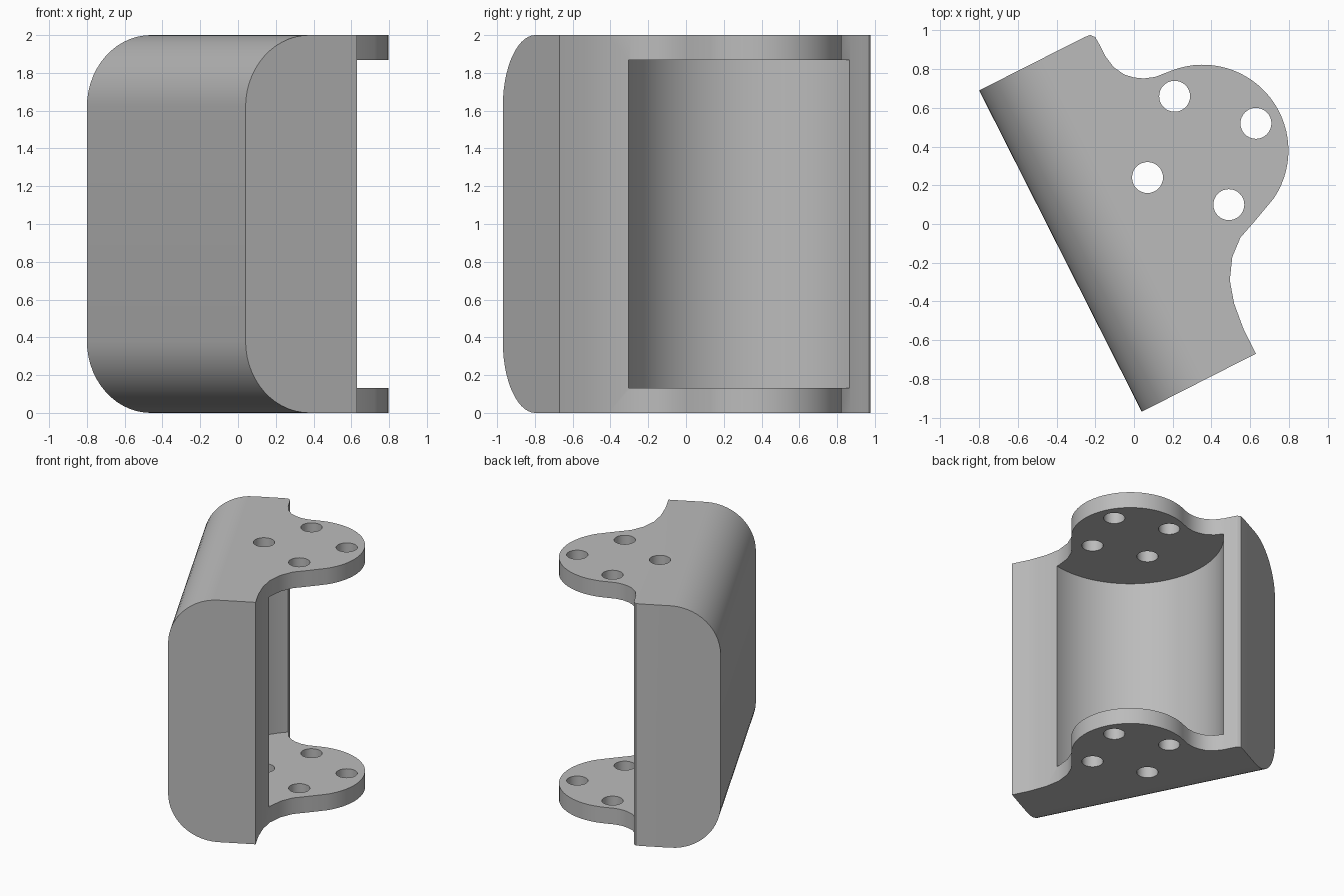
import bpy, bmesh, math
from mathutils import Vector, Matrix

if "Cube" in bpy.data.objects:
    bpy.data.objects.remove(bpy.data.objects["Cube"])

HEIGHT, PLATE, EDGE_R = 2.0, 0.133, 0.38
HUB = Vector((0.355, 0.38))
EAR_R, CAVITY_R, HOLE_R = 0.443, 0.70, 0.08

grey = bpy.data.materials.new("plain_grey")
grey.use_nodes = True
grey.diffuse_color = (0.5, 0.5, 0.5, 1)
grey.node_tree.nodes["Principled BSDF"].inputs["Base Color"].default_value = (0.5, 0.5, 0.5, 1)


def prism(name, points, offset):
    """Extrude a closed 3D polygon along an offset."""
    bm = bmesh.new()
    face = bm.faces.new([bm.verts.new(p) for p in points])
    top = bmesh.ops.extrude_face_region(bm, geom=[face])
    moved = [v for v in top["geom"] if isinstance(v, bmesh.types.BMVert)]
    bmesh.ops.translate(bm, verts=moved, vec=offset)
    bmesh.ops.recalc_face_normals(bm, faces=bm.faces)
    mesh = bpy.data.meshes.new(name)
    bm.to_mesh(mesh)
    bm.free()
    mesh.materials.append(grey)
    obj = bpy.data.objects.new(name, mesh)
    bpy.context.collection.objects.link(obj)
    return obj


def arc(centre, radius, start, end, steps):
    return [(centre[0] + radius * math.cos(math.radians(start + (end - start) * i / steps)),
             centre[1] + radius * math.sin(math.radians(start + (end - start) * i / steps)))
            for i in range(steps + 1)]


def cylinder(name, centre, radius, low, high, steps):
    ring = arc(centre, radius, 0, 360, steps)[:-1]
    return prism(name, [(x, y, low) for x, y in ring], (0, 0, high - low))


def combine(target, tool, operation):
    """Apply a boolean and discard the tool."""
    mod = target.modifiers.new("cut", "BOOLEAN")
    mod.operation, mod.solver, mod.object = operation, "EXACT", tool
    bpy.context.view_layer.objects.active = target
    bpy.ops.object.modifier_apply(modifier=mod.name)
    bpy.data.objects.remove(tool)


# Plan outline: straight front wall, two hollow flanks and a round ear
corner_a, corner_b = Vector((-0.80, 0.69)), Vector((0.04, -0.97))
lower_flank = [(0.63, -0.67), (0.565, -0.54), (0.517, -0.41), (0.495, -0.29),
               (0.508, -0.17), (0.55, -0.07), (0.62, 0.01)]
upper_flank = [(0.11, 0.76), (0.05, 0.752), (0, 0.757), (-0.05, 0.772), (-0.105, 0.81),
               (-0.15, 0.87), (-0.18, 0.93), (-0.2, 0.965), (-0.225, 0.977), (-0.255, 0.966)]
outline = [corner_a, corner_b] + lower_flank + arc(HUB, EAR_R, -34, 112, 28) + upper_flank
bracket = prism("bracket_body", [(p[0], p[1], 0) for p in outline], (0, 0, HEIGHT))

# Round the two long front edges by intersecting with a rounded side profile
along = (corner_b - corner_a).normalized()
inward = Vector((-along.y, along.x))
deep = 3
profile = [(deep, -0.1), (EDGE_R, -0.1)]
profile = [(deep, 0)] + arc((EDGE_R, EDGE_R), EDGE_R, 270, 180, 14)
profile += arc((EDGE_R, HEIGHT - EDGE_R), EDGE_R, 180, 90, 14) + [(deep, HEIGHT)]
start = corner_a - along
points = [(start.x + inward.x * d, start.y + inward.y * d, z) for d, z in profile]
shell = prism("edge_rounding", points, (along.x * 4, along.y * 4, 0))
combine(bracket, shell, "INTERSECT")

# Round cavity between the two ear plates
combine(bracket, cylinder("cavity", HUB, CAVITY_R, PLATE, HEIGHT - PLATE, 96), "DIFFERENCE")

# Four bolt holes through both plates
for i in range(4):
    spoke = Matrix.Rotation(math.radians(90 * i), 2) @ Vector((0.28, 0.14))
    hole = cylinder("bolt_hole", HUB + Vector((-0.005, 0)) + spoke, HOLE_R, -0.2, HEIGHT + 0.2, 32)
    combine(bracket, hole, "DIFFERENCE")

# Smooth curved walls, keep crisp edges
bpy.ops.object.select_all(action="DESELECT")
bracket.select_set(True)
bpy.context.view_layer.objects.active = bracket
bpy.ops.object.shade_smooth_by_angle(angle=math.radians(30))
